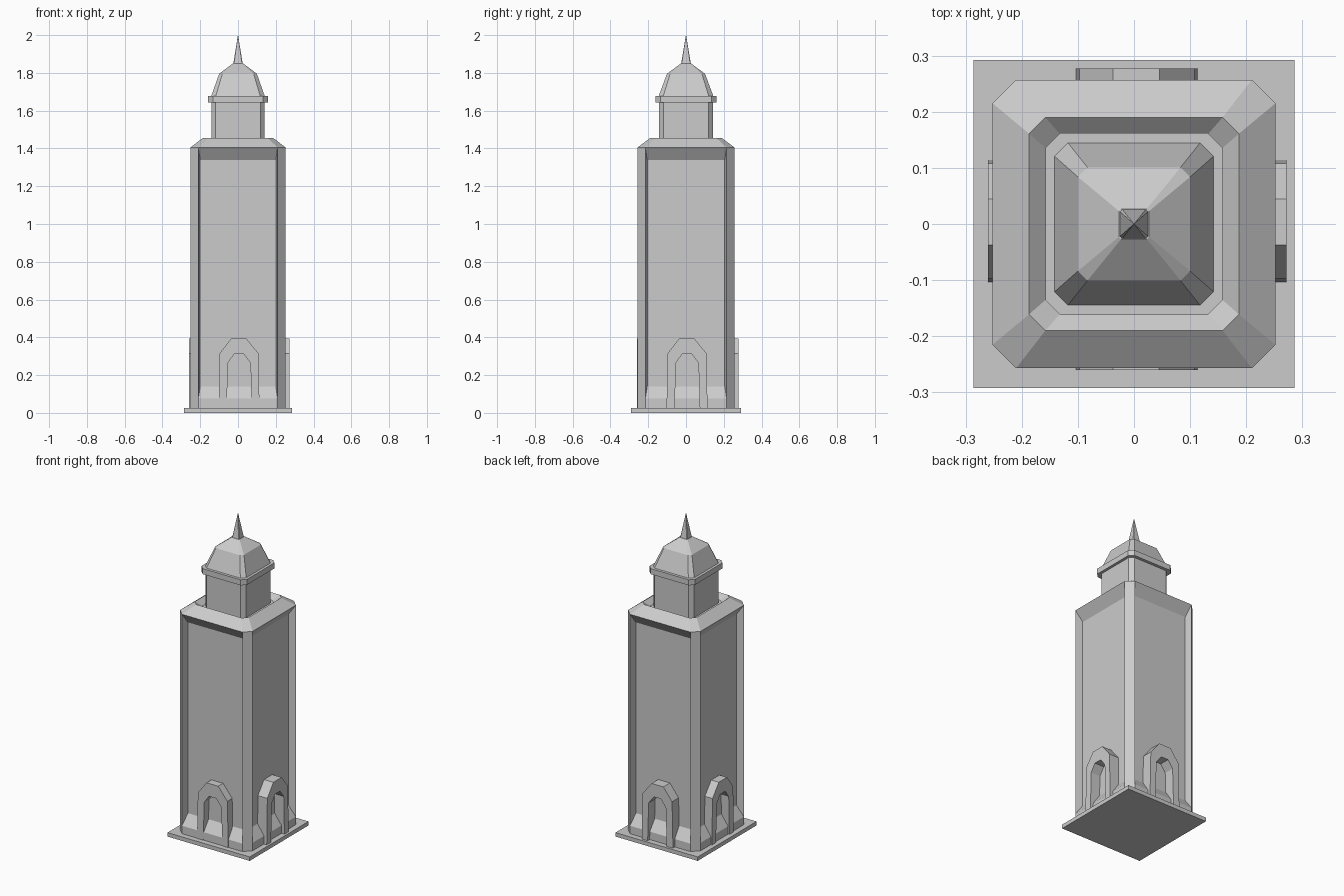
import bpy, bmesh
from mathutils import Vector, Matrix
from math import pi

if "Cube" in bpy.data.objects:
    bpy.data.objects.remove(bpy.data.objects["Cube"])


def section(hx, hy, c):
    """Chamfered rectangle outline, counter-clockwise."""
    return [(hx, -hy + c), (hx, hy - c), (hx - c, hy), (-hx + c, hy),
            (-hx, hy - c), (-hx, -hy + c), (-hx + c, -hy), (hx - c, -hy)]


def loft(levels):
    """Join (half x, half y, chamfer, z) outlines into a closed solid."""
    bm = bmesh.new()
    rings = [[bm.verts.new((x, y, z)) for x, y in section(hx, hy, c)]
             for hx, hy, c, z in levels]
    for a, b in zip(rings, rings[1:]):
        for i in range(8):
            j = (i + 1) % 8
            bm.faces.new((a[i], a[j], b[j], b[i]))
    bm.faces.new(rings[0][::-1])
    bm.faces.new(rings[-1])
    return bm


def finish(bm, name):
    bmesh.ops.remove_doubles(bm, verts=bm.verts, dist=1e-5)
    bmesh.ops.recalc_face_normals(bm, faces=bm.faces)
    me = bpy.data.meshes.new(name)
    bm.to_mesh(me)
    bm.free()
    ob = bpy.data.objects.new(name, me)
    bpy.context.collection.objects.link(ob)
    return ob


# Base slab
bm = bmesh.new()
bmesh.ops.create_cube(bm, size=1, matrix=Matrix.Translation((0, 0, 0.0125))
                      @ Matrix.Diagonal((0.572, 0.584, 0.025, 1)))
finish(bm, "base_slab")

# Shaft with sloped parapet and a sunken top
bm = loft([(0.252, 0.257, 0.042, 0.025), (0.252, 0.257, 0.042, 0.075),
           (0.252, 0.257, 0.042, 1.405), (0.187, 0.19, 0.029, 1.455),
           (0.155, 0.158, 0.025, 1.425)])
# Recessed panel on each of the four wide faces
bm.normal_update()
panels = [f for f in bm.faces if f.calc_area() > 0.3 and abs(f.normal.z) < 0.1]
for f in bmesh.ops.extrude_discrete_faces(bm, faces=panels)["faces"]:
    f.normal_update()
    n = f.normal.copy()
    mid = f.calc_center_median()
    for v in f.verts:
        v.co.z += 0.065 if v.co.z < mid.z else -0.065
        side = v.co - mid
        side.z = 0
        v.co -= side.normalized() * 0.01 + n * 0.045
finish(bm, "tower_shaft")

# Door arches, one per face
outer = [(-0.103, 0.025), (-0.097, 0.315), (-0.037, 0.393),
         (0.045, 0.393), (0.108, 0.315), (0.114, 0.025)]
inner = [(-0.06, 0.025), (-0.053, 0.265), (-0.02, 0.312),
         (0.03, 0.312), (0.066, 0.265), (0.073, 0.025)]
for name, angle, wall, face in (("front", 0, 0.205, 0.26), ("right", pi / 2, 0.2, 0.272),
                                ("back", pi, 0.205, 0.277), ("left", -pi / 2, 0.2, 0.26)):
    flip = -1 if name in ("back", "left") else 1
    bm = bmesh.new()
    o, i = ([bm.verts.new((x * flip, -face, z)) for x, z in pts] for pts in (outer, inner))
    faces = [bm.faces.new((o[k], o[k + 1], i[k + 1], i[k])) for k in range(5)]
    ext = bmesh.ops.extrude_face_region(bm, geom=faces, use_keep_orig=True)["geom"]
    moved = [v for v in ext if isinstance(v, bmesh.types.BMVert)]
    bmesh.ops.translate(bm, verts=moved, vec=Vector((0, face - wall, 0)))
    bmesh.ops.rotate(bm, verts=bm.verts, cent=(0, 0, 0), matrix=Matrix.Rotation(angle, 3, "Z"))
    finish(bm, name + "_arch")

# Lantern, cornice, dome and spire
finish(loft([(0.141, 0.143, 0.023, 1.42), (0.141, 0.143, 0.023, 1.645)]), "lantern")
finish(loft([(0.158, 0.162, 0.026, 1.642), (0.158, 0.162, 0.026, 1.677)]), "cornice")
finish(loft([(0.142, 0.145, 0.024, 1.676), (0.1, 0.101, 0.017, 1.795),
             (0.027, 0.027, 0.004, 1.85)]), "dome")
finish(loft([(0.025, 0.026, 0.004, 1.848), (0.0005, 0.0005, 0.0001, 2.0)]), "spire")
